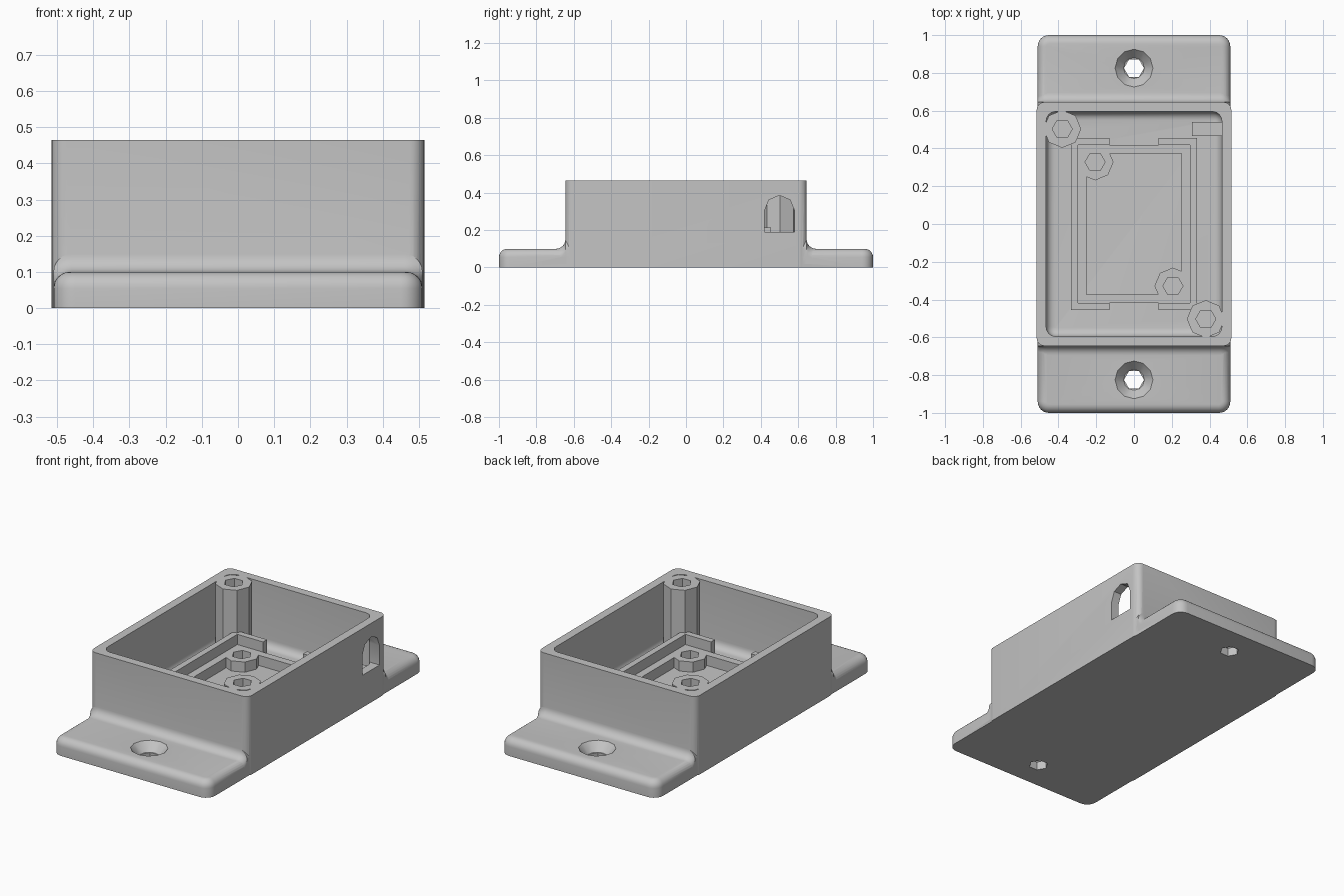
import bpy, bmesh, math
from mathutils import Matrix

if "Cube" in bpy.data.objects:
    bpy.data.objects.remove(bpy.data.objects["Cube"])

grey = bpy.data.materials.new("light grey plastic")
grey.use_nodes = True
colour = (0.55, 0.55, 0.55, 1)
grey.diffuse_color = colour
grey.node_tree.nodes["Principled BSDF"].inputs["Base Color"].default_value = colour

RIM, FLOOR, LEDGE, PIT = 0.465, 0.095, 0.155, 0.09


def finish(bm, name):
    bmesh.ops.recalc_face_normals(bm, faces=bm.faces[:])
    mesh = bpy.data.meshes.new(name)
    bm.to_mesh(mesh)
    bm.free()
    mesh.materials.append(grey)
    ob = bpy.data.objects.new(name, mesh)
    bpy.context.scene.collection.objects.link(ob)
    return ob


def block(name, x0, x1, y0, y1, z0, z1, corner=0, edge=0, edge_z=None):
    """Box with optional rounded upright corners and one rounded rim at edge_z."""
    bm = bmesh.new()
    bmesh.ops.create_cube(bm, size=1)
    for v in bm.verts:
        v.co.x = x1 if v.co.x > 0 else x0
        v.co.y = y1 if v.co.y > 0 else y0
        v.co.z = z1 if v.co.z > 0 else z0
    if corner:
        up = [e for e in bm.edges if abs(e.verts[0].co.z - e.verts[1].co.z) > 1e-4]
        bmesh.ops.bevel(bm, geom=up, offset=corner, segments=6, profile=0.5, affect='EDGES')
    if edge:
        rim = [e for e in bm.edges if all(abs(v.co.z - edge_z) < 1e-4 for v in e.verts)]
        bmesh.ops.bevel(bm, geom=rim, offset=edge, segments=6, profile=0.5, affect='EDGES')
    return finish(bm, name)


def centred(name, hx, hy, z0, z1, **kw):
    return block(name, -hx, hx, -hy, hy, z0, z1, **kw)


def prism(name, x, y, z0, z1, sides, r0, r1=None):
    bm = bmesh.new()
    bmesh.ops.create_cone(bm, cap_ends=True, segments=sides, radius1=r0,
                          radius2=r0 if r1 is None else r1, depth=z1 - z0)
    place = Matrix.Translation((x, y, (z0 + z1) / 2)) @ Matrix.Rotation(math.pi / 2, 4, 'Z')
    bmesh.ops.transform(bm, matrix=place, verts=bm.verts[:])
    return finish(bm, name)


def loft(name, sections):
    bm = bmesh.new()
    rings = [[bm.verts.new(p) for p in s] for s in sections]
    n = len(rings[0])
    for a, b in zip(rings, rings[1:]):
        for i in range(n):
            j = (i + 1) % n
            bm.faces.new((a[i], a[j], b[j], b[i]))
    bm.faces.new(rings[0])
    bm.faces.new(rings[-1])
    return finish(bm, name)


def combine(target, tool, operation):
    tool.hide_render = True
    mod = target.modifiers.new(operation, 'BOOLEAN')
    mod.object, mod.operation, mod.solver = tool, operation, 'EXACT'
    bpy.context.view_layer.objects.active = target
    bpy.ops.object.modifier_apply(modifier=mod.name)
    bpy.data.objects.remove(tool)


def add(target, tool):
    combine(target, tool, 'UNION')


def cut(target, tool):
    combine(target, tool, 'DIFFERENCE')


def fillet(side):
    """Concave blend between a mounting flange and the end wall."""
    path = [(0.62, 0.15)]
    for k in range(6, -1, -1):
        a = k * math.pi / 12
        path.append((0.695 - 0.05 * math.sin(a), 0.15 - 0.05 * math.cos(a)))
    sections = []
    for y, h in path:
        arc = [(0.46 + 0.05 * math.cos(k * math.pi / 12),
                h - 0.05 + 0.05 * math.sin(k * math.pi / 12)) for k in range(7)]
        half = [(0.51, 0.02)] + arc
        outline = half + [(-x, z) for x, z in reversed(half)]
        sections.append([(x, side * y, z) for x, z in outline])
    return loft("fillet", sections)


# Enclosure: walls, flanged base and end fillets
body = centred("enclosure", 0.515, 0.645, 0, RIM, corner=0.04)
add(body, centred("flange", 0.51, 1, 0, 0.1, corner=0.06, edge=0.045, edge_z=0.1))
for side in (1, -1):
    add(body, fillet(side))

# Cavity with rounded floor edge
cut(body, centred("cavity", 0.465, 0.595, FLOOR, 0.6, corner=0.05, edge=0.045, edge_z=FLOOR))

# Countersunk mounting holes
for side in (1, -1):
    y = side * 0.825
    cut(body, prism("countersink", 0, y, 0.05, 0.101, 12, 0.055, 0.101))
    cut(body, prism("drill", 0, y, -0.1, 0.2, 6, 0.053))

# Arched cable opening in one side wall
arch = [(0.42, 0.19), (0.58, 0.19)]
arch += [(0.5 + 0.08 * math.cos(k * math.pi / 4), 0.305 + 0.08 * math.sin(k * math.pi / 4))
         for k in range(5)]
cut(body, loft("opening", [[(x, y, z) for y, z in arch] for x in (0.43, 0.6)]))

# Tall corner posts for the lid screws
for side in (1, -1):
    x, y = -0.38 * side, 0.503 * side
    add(body, prism("post", x, y, 0.08, RIM, 8, 0.1))
    cut(body, prism("screw_hole", x, y, 0.15, 0.6, 6, 0.053))

# Circuit board cradle: raised frame, inner ledge, notched short sides
cradle = centred("board_cradle", 0.333, 0.455, 0.07, 0.215)
cut(cradle, centred("seat", 0.297, 0.418, LEDGE, 0.3))
cut(cradle, centred("pit", 0.252, 0.373, 0.0, 0.3))
for side in (1, -1):
    y0, y1 = sorted((side * 0.418, side * 0.5))
    cut(cradle, block("notch", -0.13, 0.13, y0, y1, 0.05, 0.3))

# Short board posts, level with the ledge
for side in (1, -1):
    x, y = -0.206 * side, 0.328 * side
    add(cradle, prism("board_post", x, y, 0.07, LEDGE, 8, 0.097))
    cut(cradle, prism("board_hole", x, y, 0.0, 0.3, 6, 0.053))

# Cable rest below the opening
rest = block("cable_rest", 0.307, 0.48, 0.466, 0.54, 0.08, 0.186)

# Smooth the rounded edges, keep the faceted parts crisp
bpy.ops.object.select_all(action='DESELECT')
for ob in (body, cradle, rest):
    ob.select_set(True)
bpy.context.view_layer.objects.active = body
bpy.ops.object.shade_smooth_by_angle(angle=math.radians(25))
